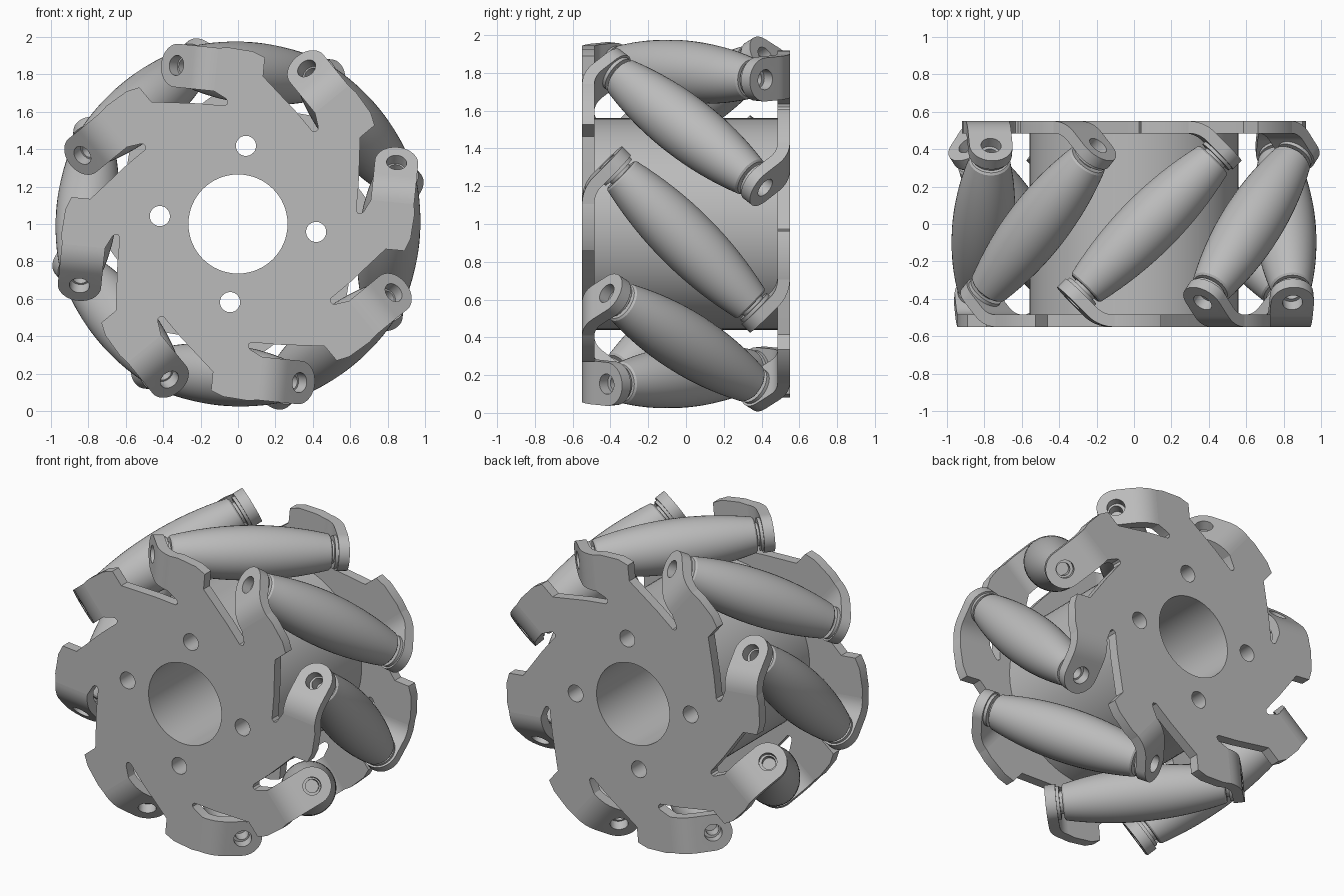
import bpy, bmesh
from math import pi, sin, cos, radians
from mathutils import Matrix, Vector

if "Cube" in bpy.data.objects:
    bpy.data.objects.remove(bpy.data.objects["Cube"])

# Main sizes
COUNT = 8
FIRST = radians(-5.8)      # angle of the first roller
FACE = 0.55                # outer face of each side plate
THICK = 0.065
AXLE = 0.81                # distance of roller axles from the wheel centre
BEND = 0.2                 # bend radius of the tabs
BEND_START = 0.2
TAB_HALF = 0.116
LIFT = Matrix.Translation((0, 0, 1))
FLIP = Matrix.Rotation(pi, 4, 'X')
TILT = Matrix.Rotation(pi / 4, 4, 'X')

metal = bpy.data.materials.new("grey_metal")
metal.use_nodes = True
metal.diffuse_color = (0.5, 0.5, 0.5, 1)
metal.node_tree.nodes["Principled BSDF"].inputs["Base Color"].default_value = (0.5, 0.5, 0.5, 1)


def sector(i):
    """Turn about the wheel axis to roller number i."""
    return Matrix.Rotation(-(FIRST + i * 2 * pi / COUNT), 4, 'Y')


def make(name, bm, matrix=Matrix()):
    bmesh.ops.recalc_face_normals(bm, faces=bm.faces)
    mesh = bpy.data.meshes.new(name)
    bm.to_mesh(mesh)
    bm.free()
    mesh.transform(matrix)
    mesh.materials.append(metal)
    obj = bpy.data.objects.new(name, mesh)
    bpy.context.collection.objects.link(obj)
    return obj


def activate(obj):
    bpy.ops.object.select_all(action='DESELECT')
    obj.select_set(True)
    bpy.context.view_layer.objects.active = obj


def smooth(obj):
    activate(obj)
    bpy.ops.object.shade_smooth_by_angle(angle=radians(30))


def rod(bm, radius, length, matrix, sides=32):
    bmesh.ops.create_cone(bm, cap_ends=True, segments=sides, radius1=radius,
                          radius2=radius, depth=length, matrix=matrix)


def cut(obj, bm):
    cutter = make("cutter", bm)
    cutter.hide_render = True
    mod = obj.modifiers.new("holes", 'BOOLEAN')
    mod.operation = 'DIFFERENCE'
    mod.solver = 'EXACT'
    mod.object = cutter
    activate(obj)
    bpy.ops.object.modifier_apply(modifier=mod.name)
    bpy.data.objects.remove(cutter)


def hub_holes():
    """Centre bore and four bolt holes."""
    bm = bmesh.new()
    along = Matrix.Rotation(pi / 2, 4, 'X')
    rod(bm, 0.265, 2, along, 64)
    for k in range(4):
        rod(bm, 0.054, 2, sector(2 * k) @ Matrix.Translation((0.42, 0, 0)) @ along)
    return bm


# Flat side plate with a slot beside every tab: (radial, tangential) per sector
OUTLINE = [(0.9, -0.053), (0.926, 0.014), (0.934, 0.145), (0.926, BEND_START),
           (0.694, BEND_START), (0.662, 0.135), (0.65, 0.122), (0.635, 0.12),
           (0.622, 0.135), (0.62, 0.28), (0.603, 0.527)]


def side_plate(name, side):
    bm = bmesh.new()
    verts = [bm.verts.new(sector(i) @ Vector((r, -FACE, t)))
             for i in range(COUNT) for r, t in OUTLINE]
    face = bm.faces.new(verts)
    grown = bmesh.ops.extrude_face_region(bm, geom=[face])["geom"]
    bmesh.ops.translate(bm, vec=(0, THICK, 0),
                        verts=[g for g in grown if isinstance(g, bmesh.types.BMVert)])
    # Flipping about the first roller's radius makes the opposite plate
    bmesh.ops.transform(bm, matrix=sector(0) @ side @ sector(0).inverted(), verts=bm.verts)
    obj = make(name, bm)
    cut(obj, hub_holes())
    smooth(obj)
    obj.matrix_world = LIFT


def tab_mesh():
    """Bent mounting tab with a round end and an axle hole."""
    rows = []
    for k in range(9):
        a = pi / 4 * k / 8
        rows.append((BEND_START + BEND * sin(a), -FACE + BEND * (1 - cos(a)), a, TAB_HALF))
    t, y = rows[-1][:2]
    s = cos(pi / 4)
    reach = (FACE - 0.42 - BEND * (1 - s)) / s
    for k in range(13):
        a = radians(86) * k / 12
        u = reach + TAB_HALF * sin(a)
        rows.append((t + u * s, y + u * s, pi / 4, TAB_HALF * cos(a)))
    bm = bmesh.new()
    loops = []
    for t, y, a, half in rows:
        ti, yi = t - THICK * sin(a), y + THICK * cos(a)
        loops.append([bm.verts.new(p) for p in (
            (AXLE - half, y, t), (AXLE + half, y, t),
            (AXLE + half, yi, ti), (AXLE - half, yi, ti))])
    for a, b in zip(loops, loops[1:]):
        for j in range(4):
            n = (j + 1) % 4
            bm.faces.new((a[j], a[n], b[n], b[j]))
    bm.faces.new(loops[0])
    bm.faces.new(loops[-1])
    obj = make("front_tab_1", bm)
    hole = bmesh.new()
    rod(hole, 0.054, 0.3, Matrix.Translation((AXLE, -0.42, 0.413)) @ TILT)
    cut(obj, hole)
    smooth(obj)
    return obj


def roller_mesh():
    """Barrel roller with end collars, turned about its own axle."""
    half = [(0, 0.45), (0.04, 0.45), (0.04, 0.527), (0.1, 0.527), (0.1, 0.505),
            (0.07, 0.505), (0.07, 0.487), (0.1, 0.487)]
    half += [(0.165 - 0.055 * (k / 8) ** 2, 0.477 * k / 8) for k in range(8, 0, -1)]
    profile = half + [(0.165, 0)] + [(r, -z) for r, z in reversed(half)]
    bm = bmesh.new()
    verts = [bm.verts.new((r, 0, z)) for r, z in profile]
    edges = [bm.edges.new(pair) for pair in zip(verts, verts[1:])]
    bmesh.ops.spin(bm, geom=verts + edges, axis=(0, 0, 1), cent=(0, 0, 0),
                   angle=2 * pi, steps=40, use_merge=True)
    bmesh.ops.remove_doubles(bm, verts=bm.verts, dist=0.0001)
    obj = make("roller_1", bm, Matrix.Translation((AXLE, 0, 0)) @ TILT)
    smooth(obj)
    return obj


def ring_of(first, label, side=Matrix()):
    """Repeat a part around the wheel, sharing its mesh."""
    for i in range(COUNT):
        obj = first
        if i or label not in first.name:
            obj = bpy.data.objects.new(f"{label}_{i + 1}", first.data)
            bpy.context.collection.objects.link(obj)
        obj.matrix_world = LIFT @ sector(i) @ side


# Hub drum
drum = bmesh.new()
rod(drum, 0.56, 2 * (FACE - THICK), Matrix.Rotation(pi / 2, 4, 'X'), 96)
hub = make("hub_drum", drum)
cut(hub, hub_holes())
smooth(hub)
hub.matrix_world = LIFT

# Plates, tabs and rollers
side_plate("front_plate", Matrix())
side_plate("back_plate", FLIP)
tab = tab_mesh()
ring_of(tab, "front_tab")
ring_of(tab, "back_tab", FLIP)
ring_of(roller_mesh(), "roller")
